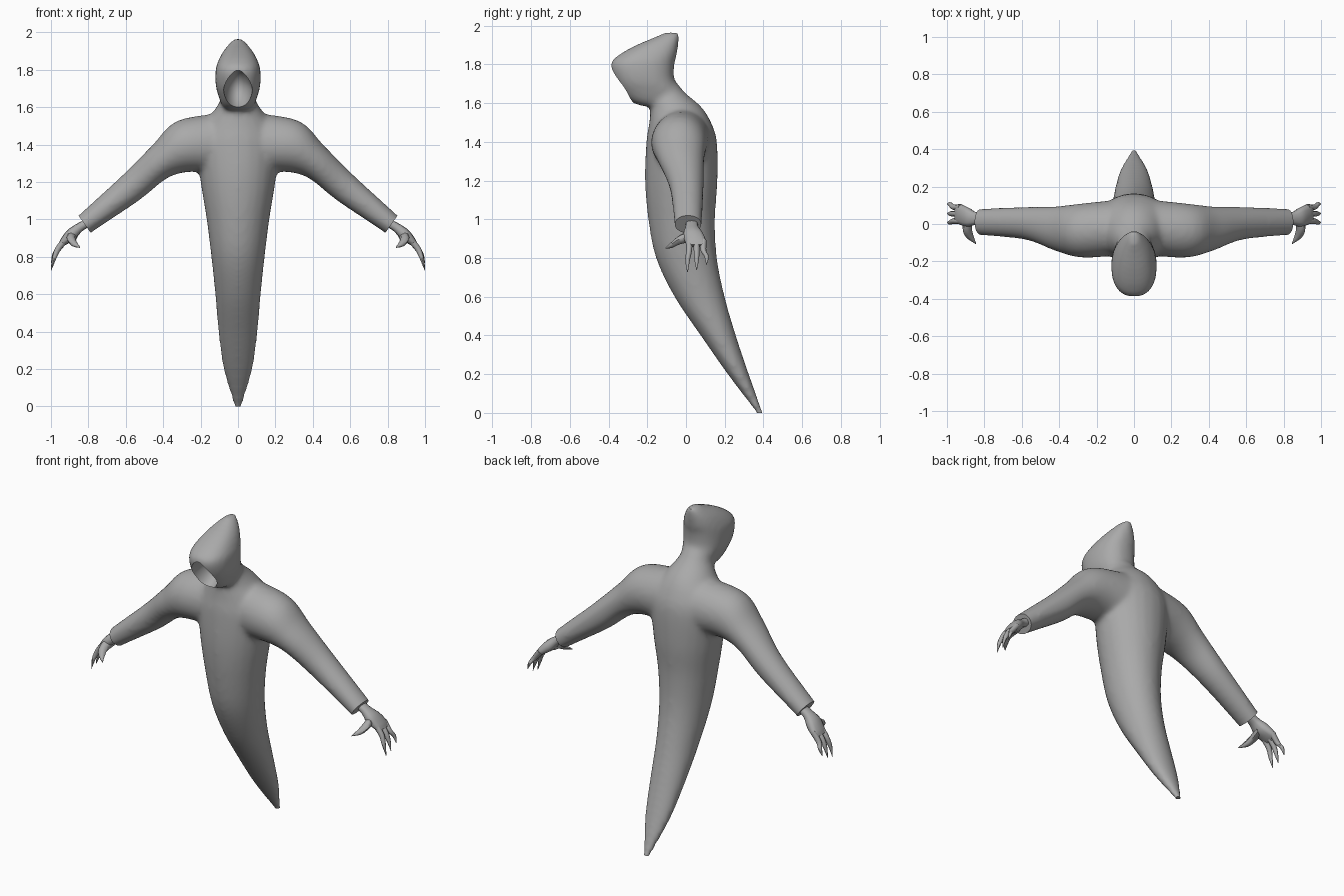
import bpy, bmesh, math
from mathutils import Vector, Matrix

if "Cube" in bpy.data.objects:
    bpy.data.objects.remove(bpy.data.objects["Cube"], do_unlink=True)

grey = bpy.data.materials.new("cloth grey")
grey.use_nodes = True
GREY = (0.4, 0.4, 0.4, 1)
grey.diffuse_color = GREY
grey.node_tree.nodes["Principled BSDF"].inputs["Base Color"].default_value = GREY


def spline(rows, steps=5):
    """Catmull-Rom interpolation of rows of vectors."""
    rows = [Vector(r) for r in rows]
    pts = [rows[0] * 2 - rows[1]] + rows + [rows[-1] * 2 - rows[-2]]
    out = []
    for a, b, c, d in zip(pts, pts[1:], pts[2:], pts[3:]):
        for i in range(steps):
            t = i / steps
            out.append(0.5 * (b * 2 + (c - a) * t + (a * 2 - b * 5 + c * 4 - d) * t * t
                              + (b * 3 - a - c * 3 + d) * t ** 3))
    return out + [rows[-1]]


def loft(bm, rings, sides=24, power=1.0):
    """Skin rings given as (centre, half axis u, half axis v) and cap the ends."""
    loops = []
    for centre, u, v in rings:
        loop = []
        for i in range(sides):
            a = math.tau * i / sides
            c, s = math.cos(a), math.sin(a)
            c, s = (math.copysign(abs(k) ** power, k) for k in (c, s))
            loop.append(bm.verts.new(centre + u * c + v * s))
        loops.append(loop)
    faces = [bm.faces.new(loops[0]), bm.faces.new(loops[-1])]
    for p, q in zip(loops, loops[1:]):
        for i in range(sides):
            j = (i + 1) % sides
            faces.append(bm.faces.new((p[i], p[j], q[j], q[i])))
    bmesh.ops.recalc_face_normals(bm, faces=faces)


def upright(rows):
    """Level rings from rows of (z, front y, back y, half width)."""
    return [(Vector((0, (f + b) / 2, z)), Vector((max(w, 0.002), 0, 0)),
             Vector((0, max(b - f, 0.004) / 2, 0))) for z, f, b, w in spline(rows)]


def limb(rows, side):
    """Tilted rings from rows of (top x, top z, bottom x, bottom z, front y, back y)."""
    out = []
    for tx, tz, bx, bz, f, b in spline(rows):
        out.append((Vector((side * (tx + bx) / 2, (f + b) / 2, (tz + bz) / 2)),
                    Vector((0, (b - f) / 2, 0)),
                    Vector((side * (tx - bx) / 2, 0, (tz - bz) / 2))))
    return out


def finish(bm, name):
    mesh = bpy.data.meshes.new(name)
    bm.to_mesh(mesh)
    bm.free()
    obj = bpy.data.objects.new(name, mesh)
    bpy.context.collection.objects.link(obj)
    mesh.materials.append(grey)
    return obj


def bake(obj):
    """Replace the mesh by its modified result."""
    deps = bpy.context.evaluated_depsgraph_get()
    mesh = bpy.data.meshes.new_from_object(obj.evaluated_get(deps))
    obj.modifiers.clear()
    obj.data = mesh


def smooth(obj, angle):
    bpy.ops.object.select_all(action='DESELECT')
    obj.select_set(True)
    bpy.context.view_layer.objects.active = obj
    bpy.ops.object.shade_smooth_by_angle(angle=math.radians(angle))


# Robe: tapering body, neck, hood and sleeves fused into one skin
bm = bmesh.new()
loft(bm, upright([
    (-0.06, 0.40, 0.42, 0.01), (0.02, 0.35, 0.39, 0.028), (0.2, 0.215, 0.325, 0.078),
    (0.4, 0.075, 0.258, 0.105), (0.6, -0.06, 0.2, 0.122), (0.8, -0.155, 0.16, 0.143),
    (1.0, -0.195, 0.15, 0.168), (1.2, -0.212, 0.163, 0.2), (1.4, -0.205, 0.16, 0.22),
    (1.5, -0.19, 0.13, 0.19), (1.58, -0.185, 0.08, 0.13), (1.65, -0.2, 0.0, 0.09),
    (1.72, -0.2, -0.06, 0.085)]))
loft(bm, upright([
    (1.585, -0.23, -0.1, 0.06), (1.61, -0.29, -0.04, 0.085), (1.66, -0.34, -0.03, 0.105),
    (1.72, -0.372, -0.06, 0.12), (1.8, -0.39, -0.06, 0.12), (1.85, -0.345, -0.047, 0.105),
    (1.9, -0.255, -0.04, 0.078), (1.945, -0.15, -0.035, 0.042),
    (1.965, -0.11, -0.035, 0.02)]), power=0.85)
for side in (1, -1):
    loft(bm, limb([
        (0.10, 1.57, 0.08, 1.24, -0.17, 0.13), (0.33, 1.525, 0.23, 1.255, -0.18, 0.11),
        (0.46, 1.395, 0.37, 1.225, -0.145, 0.095), (0.62, 1.235, 0.53, 1.1, -0.085, 0.092),
        (0.86, 1.015, 0.79, 0.925, -0.06, 0.082),
        (0.92, 0.955, 0.85, 0.87, -0.055, 0.08)], side))
robe = finish(bm, "hooded_robe")
fuse = robe.modifiers.new("fuse", 'REMESH')
fuse.mode, fuse.voxel_size = 'VOXEL', 0.014
relax = robe.modifiers.new("relax", 'SMOOTH')
relax.factor, relax.iterations = 0.5, 10
bake(robe)

# Trim the tail tip and the cuffs to clean flat ends
bm = bmesh.new()
bm.from_mesh(robe.data)
cuts = [((0, 0, 0), (0, 0, -1))]
cuts += [((s * 0.822, 0, 0.977), (s * 0.82, 0, -0.58)) for s in (1, -1)]
for point, normal in cuts:
    bmesh.ops.bisect_plane(bm, geom=bm.verts[:] + bm.edges[:] + bm.faces[:],
                           plane_co=point, plane_no=normal, clear_outer=True)
    rim = [e for e in bm.edges if e.is_boundary]
    bmesh.ops.holes_fill(bm, edges=rim, sides=0)
bm.to_mesh(robe.data)
bm.free()

# Face opening: a pointed oval hollow in the hood
bm = bmesh.new()
bmesh.ops.create_uvsphere(bm, u_segments=32, v_segments=20, radius=1)
for v in bm.verts:
    if v.co.z > 0:
        v.co.x *= 1 - 0.25 * v.co.z
bmesh.ops.transform(bm, verts=bm.verts, matrix=Matrix.Translation((0, -0.35, 1.69))
                    @ Matrix.Rotation(math.radians(12), 4, 'X')
                    @ Matrix.Diagonal((0.078, 0.16, 0.112, 1)))
cutter = finish(bm, "face_cutter")
cutter.hide_render = True
hollow = robe.modifiers.new("hollow", 'BOOLEAN')
hollow.operation, hollow.object, hollow.solver = 'DIFFERENCE', cutter, 'EXACT'
bake(robe)
bpy.data.objects.remove(cutter, do_unlink=True)
smooth(robe, 40)

# Hands: flat palm, three curved pointed fingers and a forward thumb
for side, label in ((1, "left"), (-1, "right")):
    bm = bmesh.new()
    loft(bm, limb([
        (0.82, 1.0, 0.79, 0.965, 0.0, 0.06), (0.865, 0.975, 0.835, 0.935, -0.005, 0.065),
        (0.91, 0.945, 0.87, 0.895, -0.015, 0.09), (0.945, 0.9, 0.91, 0.87, -0.005, 0.105),
        (0.96, 0.87, 0.94, 0.855, 0.005, 0.1)], side), sides=12, power=0.8)
    for y, drop, spread in ((0.016, 0, -0.008), (0.055, 0.012, 0), (0.09, 0.04, 0.016)):
        rows = [(0.94, 0.9, 0.91, 0.88, y - 0.017, y + 0.017),
                (0.978, 0.845, 0.95, 0.832, y - 0.015, y + 0.015),
                (0.994, 0.79 + drop / 2, 0.974, 0.785 + drop / 2,
                 y + spread - 0.012, y + spread + 0.012),
                (1.0, 0.728 + drop, 0.998, 0.727 + drop,
                 y + spread - 0.002, y + spread + 0.002)]
        loft(bm, limb(rows, side), sides=8)
    thumb = [(0.885, 0.03, 0.915, 0.03), (0.89, -0.03, 0.895, 0.024),
             (0.875, -0.07, 0.87, 0.017), (0.845, -0.106, 0.85, 0.002)]
    loft(bm, [(Vector((side * x, y, z)), Vector((side * r, -r * 0.4, 0)), Vector((0, 0, r)))
              for x, y, z, r in spline(thumb)], sides=8)
    smooth(finish(bm, label + "_hand"), 50)
